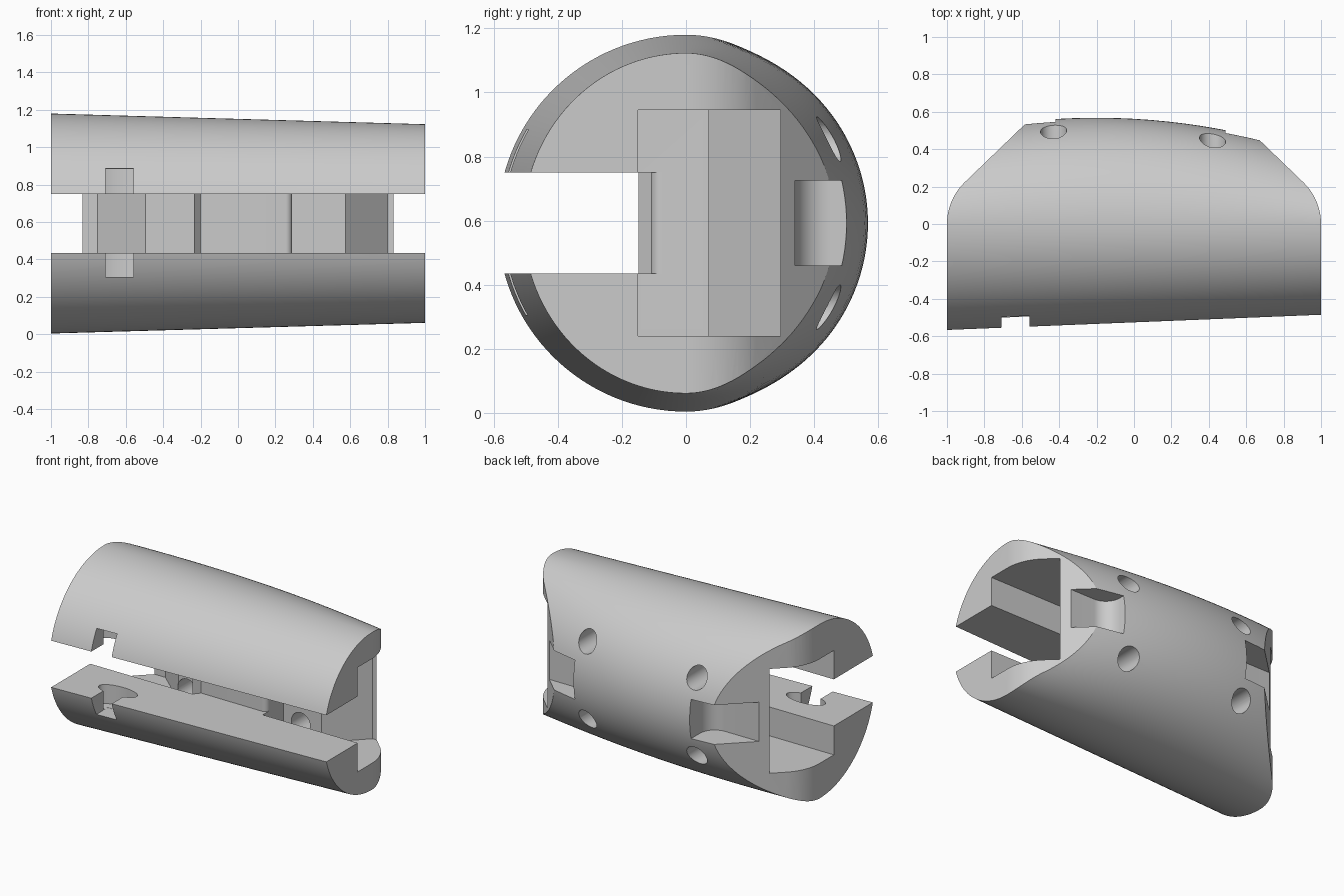
import bpy, bmesh, math
from mathutils import Vector

cube = bpy.data.objects.get("Cube")
if cube:
    bpy.data.objects.remove(cube, do_unlink=True)

MID = 0.592          # height of the body axis
grey = bpy.data.materials.new("plain_grey")
grey.use_nodes = True
tone = (0.6, 0.6, 0.6, 1)
grey.diffuse_color = tone
grey.node_tree.nodes["Principled BSDF"].inputs["Base Color"].default_value = tone


def finish(bm, name):
    bmesh.ops.recalc_face_normals(bm, faces=bm.faces)
    mesh = bpy.data.meshes.new(name)
    bm.to_mesh(mesh)
    bm.free()
    mesh.materials.append(grey)
    ob = bpy.data.objects.new(name, mesh)
    bpy.context.collection.objects.link(ob)
    return ob


def prism(name, points, z0, z1):
    """Plan outline extruded upward."""
    bm = bmesh.new()
    face = bm.faces.new([bm.verts.new((x, y, z0)) for x, y in points])
    new = bmesh.ops.extrude_face_region(bm, geom=[face])["geom"]
    bmesh.ops.translate(bm, vec=(0, 0, z1 - z0),
                        verts=[v for v in new if isinstance(v, bmesh.types.BMVert)])
    return finish(bm, name)


def arc(cx, cy, rx, ry, a0, a1, steps):
    return [(cx + rx * math.cos(math.radians(a0 + (a1 - a0) * i / steps)),
             cy + ry * math.sin(math.radians(a0 + (a1 - a0) * i / steps)))
            for i in range(steps + 1)]


def disc(cx, cy, rx, ry, sides=48):
    return arc(cx, cy, rx, ry, 0, 360 - 360 / sides, sides - 1)


def combine(target, cutter, operation="DIFFERENCE"):
    mod = target.modifiers.new("cut", "BOOLEAN")
    mod.operation, mod.solver, mod.object = operation, "EXACT", cutter
    bpy.context.view_layer.objects.active = target
    bpy.ops.object.modifier_apply(modifier=mod.name)
    bpy.data.objects.remove(cutter, do_unlink=True)


# Tapered round body with a gently bowed back
SIDES, STATIONS = 128, 24
bm = bmesh.new()
rings = []
for i in range(STATIONS + 1):
    x = -1.05 + 2.1 * i / STATIONS
    height = 0.5595 - 0.0285 * x
    front = 0.548 - 0.04 * x
    back = 0.568 - 0.14 * (x + 0.2) ** 2
    ring = []
    for k in range(SIDES):
        a = math.tau * k / SIDES
        depth = back if math.cos(a) > 0 else front
        ring.append(bm.verts.new((x, depth * math.cos(a), MID + height * math.sin(a))))
    rings.append(ring)
for r0, r1 in zip(rings, rings[1:]):
    for k in range(SIDES):
        n = (k + 1) % SIDES
        bm.faces.new((r0[k], r0[n], r1[n], r1[k]))
bm.faces.new(rings[0])
bm.faces.new(rings[-1])
body = finish(bm, "grip_body")

# Ends rounded and then bevelled towards the back
right_end = [(1, -0.9)] + arc(0.69, 0, 0.31, 0.31, 0, 45, 10) + [(0.41, 0.7)]
outline = right_end + [(-x, y) for x, y in reversed(right_end)]
combine(body, prism("end_shape", outline, -0.3, 1.5), "INTERSECT")

# Pockets in both ends, with a slanted rear wall
for name, side, inner, bend, outer in (("left_pocket", 1, 0.29, 0.575, 0.8),
                                       ("right_pocket", -1, 0.235, 0.495, 0.75)):
    plan = [(inner, -0.15), (1.3, -0.15), (1.3, 0.295),
            (outer, 0.295), (bend, 0.07), (inner, 0.07)]
    combine(body, prism(name, [(side * x, y) for x, y in plan], 0.24, 0.945))

# Long front slot, with a rounded seat in the middle block
seat = [(-0.235, -0.149), (-0.2, -0.108)] + arc(0.255, -0.075, 0.035, 0.035, -90, 0, 8)
slot = [(-1.3, -0.9), (-1.3, -0.149)] + seat + [(0.291, -0.149), (1.3, -0.149), (1.3, -0.9)]
combine(body, prism("front_slot", slot, 0.435, 0.75))

# Keyed notch crossing both lips of the slot
notch = [(-0.708, -0.9), (-0.708, -0.38), (-0.56, -0.38), (-0.56, -0.9)]
combine(body, prism("notch_neck", notch, 0.305, 0.885))
combine(body, prism("notch_head", disc(-0.634, -0.375, 0.14, 0.06), 0.306, 0.884))

# Round recesses at the bevelled back corners
for side, cx in ((1, 0.6), (-1, 0.53)):
    recess = arc(cx, 0.45, 0.11, 0.11, 180, 270, 16) + [(1.2, 0.34), (1.2, 0.9), (cx - 0.11, 0.9)]
    combine(body, prism("corner_recess", [(side * x, y) for x, y in recess], 0.46, 0.725))

# Four screw holes from the back into the pockets
for x in (-0.43, 0.42):
    for z in (MID - 0.262, MID + 0.262):
        hole = prism("screw_hole", disc(0, 0, 0.07, 0.07), 0, 0.9)
        for v in hole.data.vertices:
            v.co = Vector((x + v.co.x, v.co.z, z - v.co.y))
        combine(body, hole)

# Smooth curved faces, crisp cut edges
bpy.ops.object.select_all(action="DESELECT")
body.select_set(True)
bpy.context.view_layer.objects.active = body
bpy.ops.object.shade_smooth_by_angle(angle=math.radians(25))
